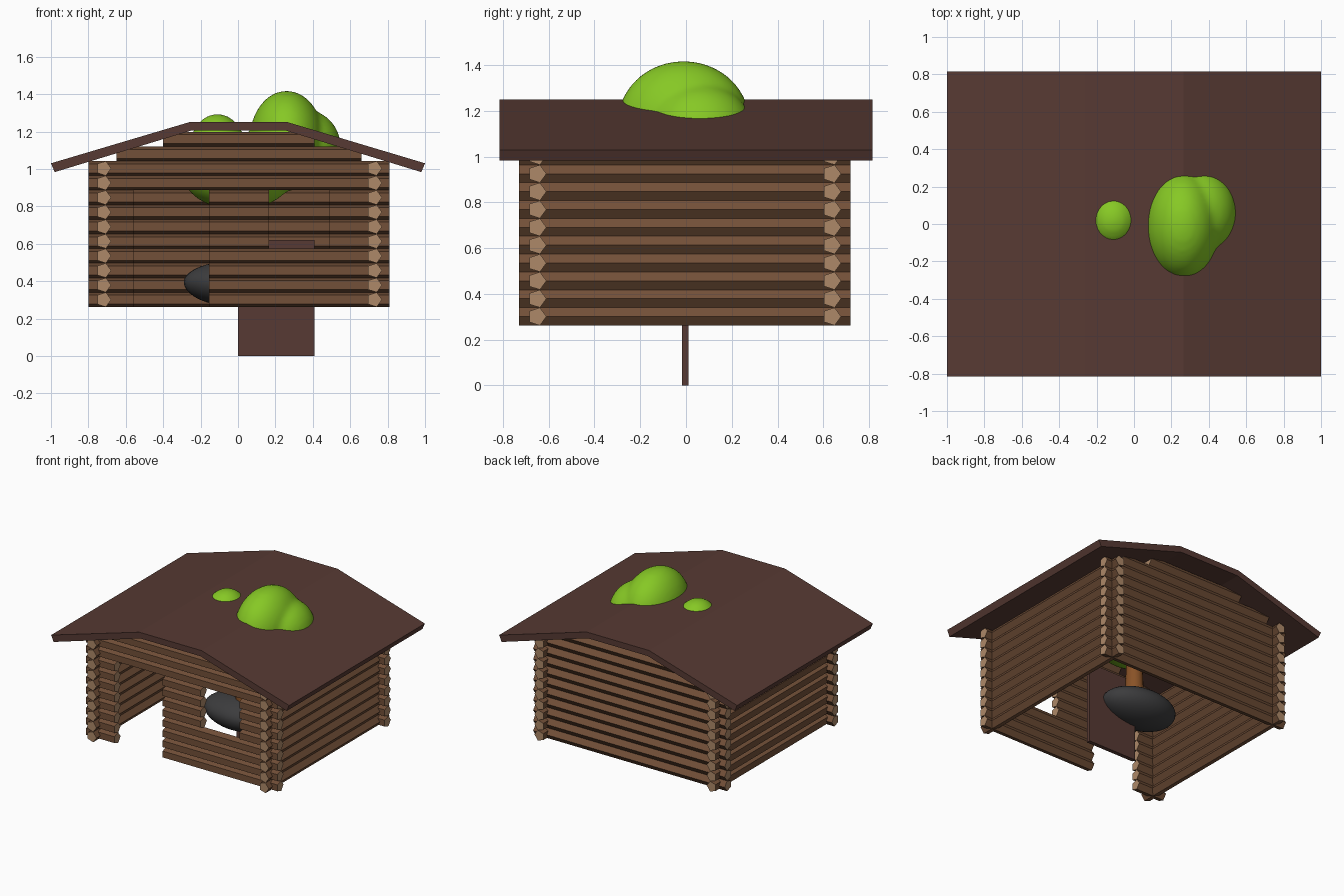
import bpy, bmesh, math
from mathutils import Matrix, Vector

if "Cube" in bpy.data.objects:
    bpy.data.objects.remove(bpy.data.objects["Cube"])


def material(name, rgb):
    m = bpy.data.materials.new(name)
    m.diffuse_color = (*rgb, 1)
    m.use_nodes = True
    m.node_tree.nodes["Principled BSDF"].inputs["Base Color"].default_value = m.diffuse_color
    return m


BARK = material("bark", (0.17, 0.08, 0.04))
CUT = material("cut_wood", (0.42, 0.25, 0.14))
PLANK = material("dark_plank", (0.095, 0.042, 0.033))
LEAF = material("leaf", (0.24, 0.58, 0.018))
STONE = material("stone", (0.045, 0.045, 0.047))
TRUNK = material("trunk", (0.25, 0.085, 0.02))


def finish(name, bm, *mats):
    bmesh.ops.recalc_face_normals(bm, faces=bm.faces[:])
    me = bpy.data.meshes.new(name)
    bm.to_mesh(me)
    bm.free()
    for m in mats:
        me.materials.append(m)
    ob = bpy.data.objects.new(name, me)
    bpy.context.collection.objects.link(ob)
    return ob


def smooth(ob):
    for p in ob.data.polygons:
        p.use_smooth = True


def extrude_profile(bm, rings):
    """Prism between two matching rings; returns its cap faces."""
    a, b = [[bm.verts.new(p) for p in ring] for ring in rings]
    n = len(a)
    for i in range(n):
        bm.faces.new((a[i], a[(i + 1) % n], b[(i + 1) % n], b[i]))
    return bm.faces.new(a), bm.faces.new(b)


R, PITCH, Z0 = 0.041, 0.078, 0.301


def add_log(bm, along_x, side, row, start, end):
    """Five sided log, point facing +side, pale cut ends."""
    angles = [math.tau * i / 5 for i in range(5)]
    rings = []
    for t in (start, end):
        ring = []
        for a in angles:
            s, z = side + R * math.cos(a), Z0 + PITCH * row + R * math.sin(a)
            ring.append((t, s, z) if along_x else (s, t, z))
        rings.append(ring)
    for cap in extrude_profile(bm, rings):
        cap.material_index = 1


GABLE = {10: [(-0.65, 0.66)], 11: [(-0.40, 0.41)]}


def front_spans(row):
    # door on the left up to row 8, window on the right in rows 4 to 7
    if row in GABLE:
        return GABLE[row]
    if row < 4:
        return [(-0.80, -0.56), (-0.155, 0.81)]
    if row < 8:
        return [(-0.80, -0.56), (-0.155, 0.165), (0.49, 0.81)]
    return [(-0.80, 0.81)]


def back_spans(row):
    return GABLE.get(row, [(-0.80, 0.81)])


def side_spans(row):
    return [(-0.73, 0.72)] if row < 10 else []


# Log walls
for name, along_x, side, spans in (
        ("front_wall", True, -0.651, front_spans),
        ("back_wall", True, 0.637, back_spans),
        ("left_wall", False, -0.719, side_spans),
        ("right_wall", False, 0.729, side_spans)):
    bm = bmesh.new()
    for row in range(12):
        for start, end in spans(row):
            add_log(bm, along_x, side, row, start, end)
    finish(name, bm, BARK, CUT)

# Roof with a flat ridge
profile = [(-1, 1.03), (-0.26, 1.25), (0.265, 1.25), (1, 1.03),
           (0.98, 0.983), (0.255, 1.205), (-0.25, 1.205), (-0.98, 0.983)]
bm = bmesh.new()
extrude_profile(bm, [[(x, y, z) for x, z in profile] for y in (-0.815, 0.815)])
finish("roof", bm, PLANK)

# Upright door panel in the middle
bm = bmesh.new()
bmesh.ops.create_cube(bm, size=1, matrix=Matrix.LocRotScale(
    Vector((0.205, -0.003, 0.31)), None, Vector((0.41, 0.03, 0.62))))
finish("door_panel", bm, PLANK)


def ellipsoid(bm, centre, radii):
    bmesh.ops.create_uvsphere(bm, u_segments=32, v_segments=20, radius=1,
                              matrix=Matrix.LocRotScale(Vector(centre), None, Vector(radii)))


# Rock under the tree, fuller below
bm = bmesh.new()
ellipsoid(bm, (0, 0, 0), (0.29, 0.195, 0.115))
for v in bm.verts:
    if v.co.z < 0:
        v.co.z *= 1.15
    v.co += Vector((0, 0.05, 0.395))
smooth(finish("rock", bm, STONE))

# Tree trunk
bm = bmesh.new()
bmesh.ops.create_cone(bm, cap_ends=True, segments=12, radius1=0.07, radius2=0.05, depth=0.45,
                      matrix=Matrix.Translation((0.03, 0.04, 0.66)))
smooth(finish("tree_trunk", bm, TRUNK))
bpy.context.view_layer.objects.active = bpy.data.objects["tree_trunk"]
bpy.data.objects["tree_trunk"].select_set(True)
bpy.ops.object.shade_smooth_by_angle()

# Tree crown: merged rounded clumps that rise through the roof
bm = bmesh.new()
for centre, radii in (((0, 0, 0.98), (0.30, 0.28, 0.20)),
                      ((-0.11, 0.02, 1.09), (0.155, 0.17, 0.205)),
                      ((0.26, -0.01, 1.15), (0.20, 0.29, 0.268)),
                      ((0.35, 0.06, 1.12), (0.20, 0.23, 0.20))):
    ellipsoid(bm, centre, radii)
crown = finish("tree_crown", bm, LEAF)
remesh = crown.modifiers.new("merge", 'REMESH')
remesh.mode = 'VOXEL'
remesh.voxel_size = 0.018
remesh.use_smooth_shade = True
soften = crown.modifiers.new("soften", 'SMOOTH')
soften.iterations = 6
